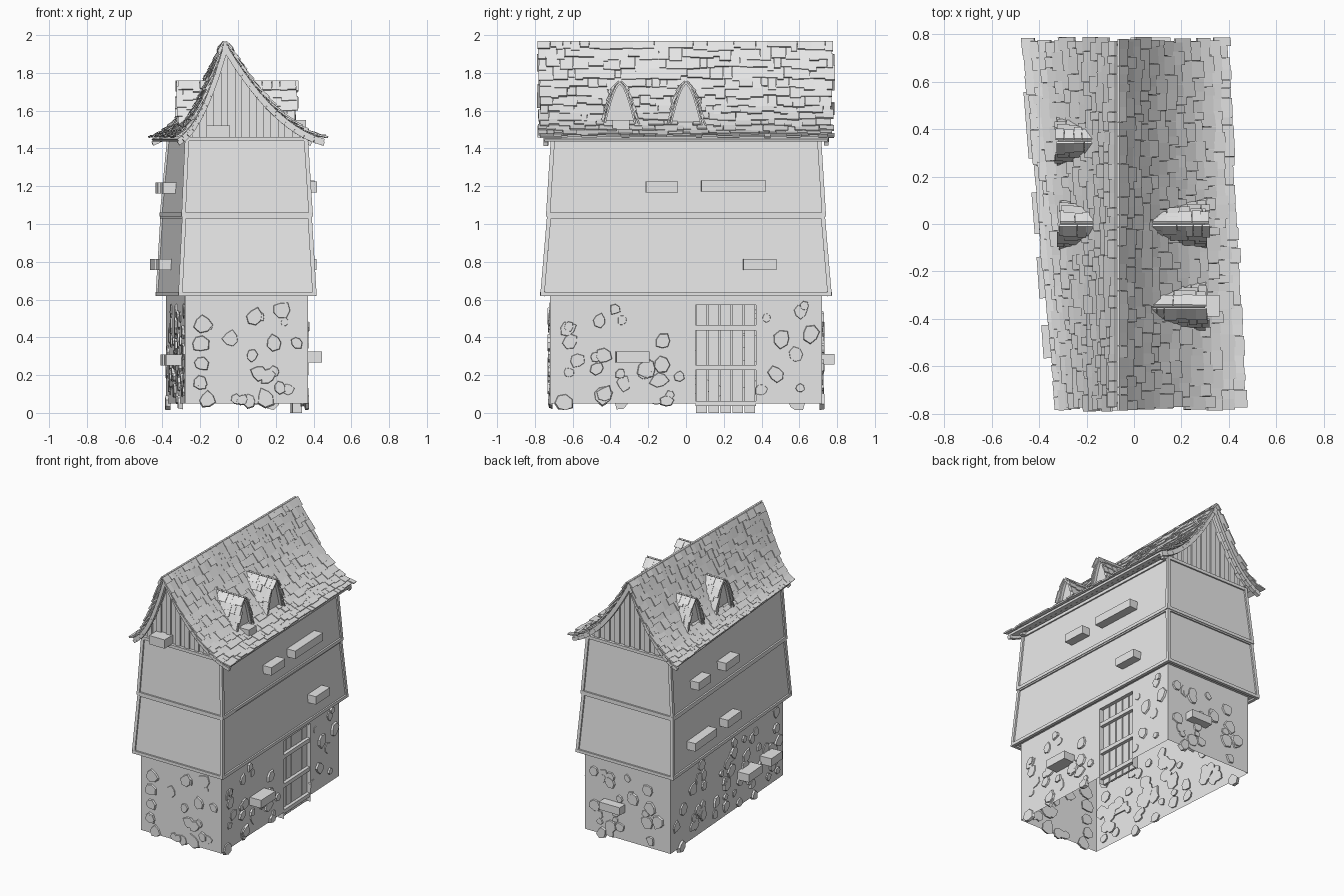
import bpy, bmesh, math, random
from mathutils import Vector as V

random.seed(4)
rnd = random.uniform
if "Cube" in bpy.data.objects:
    bpy.data.objects.remove(bpy.data.objects["Cube"])

GREY = (0.8, 0.8, 0.8, 1)
mat = bpy.data.materials.new("plain_grey")
mat.use_nodes = True
mat.diffuse_color = GREY
mat.node_tree.nodes["Principled BSDF"].inputs["Base Color"].default_value = GREY


def finish(name, bm, fix=True):
    if fix:
        bmesh.ops.recalc_face_normals(bm, faces=bm.faces[:])
    me = bpy.data.meshes.new(name)
    bm.to_mesh(me)
    bm.free()
    me.materials.append(mat)
    ob = bpy.data.objects.new(name, me)
    bpy.context.collection.objects.link(ob)
    return ob


def poly(bm, pts):
    bm.faces.new([bm.verts.new(p) for p in pts])


def prism(bm, a, b):
    """Closed solid between two matching outlines."""
    a = [bm.verts.new(p) for p in a]
    b = [bm.verts.new(p) for p in b]
    bm.faces.new(a)
    bm.faces.new(b[::-1])
    for i in range(len(a)):
        j = (i + 1) % len(a)
        bm.faces.new((a[j], a[i], b[i], b[j]))


def block(bm, c, ax, ay, az):
    """Box from a centre and three half-extent vectors."""
    ring = [c - ax - ay, c + ax - ay, c + ax + ay, c - ax + ay]
    prism(bm, [p - az for p in ring], [p + az for p in ring])


def beam(bm, p, q, w):
    d = (q - p).normalized()
    side = d.cross(V((0, 0, 1)) if abs(d.z) < 0.7 else V((0, 1, 0))).normalized()
    block(bm, (p + q) / 2, side * w, d.cross(side) * w, (q - p) / 2 + d * w)


# Storeys: (z, front right x, front left x, back right x, back left x, half depth)
STOREYS = {
    "stone_base": ((0.05, -0.28, 0.37, -0.38, 0.31, 0.72), (0.63, -0.28, 0.37, -0.38, 0.31, 0.72)),
    "middle_storey": ((0.63, -0.305, 0.405, -0.425, 0.34, 0.76), (1.04, -0.285, 0.38, -0.40, 0.315, 0.725)),
    "upper_storey": ((1.05, -0.288, 0.385, -0.403, 0.32, 0.73), (1.45, -0.27, 0.36, -0.365, 0.295, 0.705)),
}


def ring(r):
    z, fr, fl, br, bl, d = r
    return [V((fr, -d, z)), V((fl, -d, z)), V((bl, d, z)), V((br, d, z))]


def wall_x(side, y, z):
    lo, hi = next(s for s in STOREYS.values() if z <= s[1][0])
    k = (z - lo[0]) / (hi[0] - lo[0])
    r = [a + (b - a) * k for a, b in zip(lo, hi)]
    f, b = (r[2], r[4]) if side > 0 else (r[1], r[3])
    return f + (b - f) * (y + r[5]) / (2 * r[5])


# Stone base, with a doorway opening in its left wall
DOOR = (0.05, 0.37, 0.57)
bm = bmesh.new()
lo, hi = map(ring, STOREYS["stone_base"])
for i in (0, 2, 3):
    j = (i + 1) % 4
    poly(bm, (lo[i], lo[j], hi[j], hi[i]))


def left(y, z, inset=0):
    return V((wall_x(1, y, 0.3) - inset, y, z))


y0, y1, zt = DOOR
for a, b, c, d in ((-0.72, y0, 0.05, 0.63), (y1, 0.72, 0.05, 0.63), (y0, y1, zt, 0.63)):
    poly(bm, (left(a, c), left(b, c), left(b, d), left(a, d)))
for (a, c), (b, d) in (((y0, 0.0), (y0, zt)), ((y0, zt), (y1, zt)), ((y1, zt), (y1, 0.0))):
    poly(bm, (left(a, c), left(b, d), left(b, d, 0.05), left(a, c, 0.05)))
finish("stone_base", bm, False)

# Timber-framed storeys
for name in ("middle_storey", "upper_storey"):
    lo, hi = map(ring, STOREYS[name])
    bm, trim = bmesh.new(), bmesh.new()
    prism(bm, lo, hi)
    for i in range(4):
        j = (i + 1) % 4
        for p, q in ((lo[i], lo[j]), (hi[i], hi[j]), (lo[i], hi[i])):
            beam(trim, p, q, 0.011)
    finish(name, bm)
    finish(name + "_frame", trim)

# Irregular stones set in the base walls
bm = bmesh.new()
base = ring(STOREYS["stone_base"][0])
for i, count in enumerate((26, 50, 26, 56)):
    p, q = base[i], base[(i + 1) % 4]
    d = (q - p).normalized()
    n = d.cross(V((0, 0, 1)))
    for _ in range(count):
        r = rnd(0.025, 0.055)
        c = p.lerp(q, rnd(0.04, 0.96)) + V((0, 0, rnd(0.0, 0.52)))
        if i == 1 and y0 - r < c.y < y1 + r * 0.6:
            continue
        h, turn = rnd(0.004, 0.014), rnd(0, 6)
        outline = []
        for k in range(7):
            a = turn + k * math.tau / 7
            s = r * rnd(0.75, 1.2)
            outline.append((math.cos(a) * s, math.sin(a) * s))

        def lay(scale, off):
            pts = [c + d * u * scale + V((0, 0, v * scale)) + n * off for u, v in outline]
            for t in pts:
                t.z = max(t.z, 0.015)
            return pts
        prism(bm, lay(1, -0.012), lay(0.85, h))
finish("wall_stones", bm)

# Door: planks with three battens
bm = bmesh.new()
for k in range(5):
    y = y0 + (k + 0.5) * (y1 - y0) / 5
    block(bm, left(y, zt / 2, 0.035), V((0.008, 0, 0)), V((0, 0.028, 0)), V((0, 0, zt / 2)))
finish("door_planks", bm)
bm = bmesh.new()
for z in (0.05, 0.24, 0.45):
    beam(bm, left(y0 + 0.015, z, 0.017), left(y1 - 0.015, z, 0.017), 0.014)
finish("door_battens", bm)

# Projecting boxes: (side, y, width, z)
bm = bmesh.new()
for s, y, w, z in ((1, -0.13, 0.17, 1.195), (1, 0.25, 0.34, 1.2), (1, 0.39, 0.175, 0.785),
                   (1, -0.285, 0.175, 0.295), (-1, 0.4, 0.155, 1.19), (-1, 0.04, 0.175, 1.19),
                   (-1, 0.42, 0.28, 0.785), (-1, 0.05, 0.175, 0.785),
                   (-1, -0.22, 0.175, 0.28), (-1, -0.49, 0.14, 0.28)):
    out = 0.09 if z < 0.5 else 0.065
    a, b = (V((wall_x(s, t, z), t, z)) for t in (y - w / 2, y + w / 2))
    n = V((b.y - a.y, a.x - b.x, 0)).normalized() * s
    block(bm, (a + b) / 2 + n * (out - 0.05), (b - a) / 2, n * 0.05, V((0, 0, 0.029)))
for c, size in (((0.07, 0.74, 0.285), (0.084, 0.045, 0.028)), ((-0.105, -0.735, 1.49), (0.062, 0.05, 0.032)),
                ((0.325, -0.345, 1.525), (0.035, 0.045, 0.025))):
    block(bm, V(c), V((size[0], 0, 0)), V((0, size[1], 0)), V((0, 0, size[2])))
finish("projecting_boxes", bm)

# Roof surface: s runs from ridge to eave, y along the ridge
RIDGE, DEPTH = -0.07, 0.77


def sweep(f):
    return 1.45 + 0.515 * (0.25 * (1 - f) + 0.75 * (1 - f) ** 2)


def eave(side, y):
    k = (y + DEPTH) / (2 * DEPTH)
    return 0.46 - 0.07 * k if side > 0 else -0.32 - 0.14 * k


def roof(side):
    def at(s, y):
        f = s ** 1.2
        return V((RIDGE + (eave(side, y) - RIDGE) * f, y, sweep(f)))
    return at


def dormer(side, cy, half):
    def at(s, x):
        return V((x * side, cy + half * 0.088 * s ** 0.6, 1.755 - 0.235 * s))
    return at


def sheet(bm, at, u0, u1, up, thick, steps=12):
    """Solid skin that follows a surface."""
    for k in range(steps):
        a, b = k / steps, (k + 1) / steps
        top = [at(a, u0), at(a, u1), at(b, u1), at(b, u0)]
        n = (top[3] - top[0]).cross(top[1] - top[0]).normalized()
        n *= 1 if n.dot(up) > 0 else -1
        prism(bm, top, [p - n * thick for p in top])


def shingles(bm, at, u0, u1, rows, wide, up, lift):
    """Overlapping uneven slabs laid in courses over a surface."""
    for row in range(rows):
        u = u0 - rnd(0, 0.02)
        while u < u1 - 0.01:
            w = min(rnd(*wide), u1 + rnd(0, 0.02) - u)
            a = max(0.002, (row - 0.3 + rnd(-0.2, 0.2)) / rows)
            b = min(1.0 + rnd(0, 0.02), (row + 1.05 + rnd(-0.15, 0.35)) / rows)
            pts = [at(a, u), at(a, u + w), at(b, u + w), at(b, u)]
            n = (pts[3] - pts[0]).cross(pts[1] - pts[0]).normalized()
            n *= 1 if n.dot(up) > 0 else -1
            h = rnd(0.4, 1.0) * lift
            low = [p + n * (0.001 if k < 2 else h) for k, p in enumerate(pts)]
            prism(bm, low, [p + n * lift * 0.6 for p in low])
            u += w + 0.001


skin, slabs, rakes = bmesh.new(), bmesh.new(), bmesh.new()
for side in (1, -1):
    at, up = roof(side), V((side * 0.3, 0, 1))
    sheet(skin, at, -0.75, 0.75, up, 0.015)
    shingles(slabs, at, -DEPTH, DEPTH, 13, (0.03, 0.085), up, 0.016)
    for end in (-1, 1):
        sheet(rakes, lambda s, y: at(s, y) - V((0, 0, 0.015)), end * 0.73, end * 0.755, up, 0.022)
finish("roof_skin", skin)
finish("roof_shingles", slabs)
finish("gable_rake_boards", rakes)

# Plank gables under the roof
bm = bmesh.new()
for end in (-1, 1):
    x0, x1 = (-0.28, 0.4) if end < 0 else (-0.4, 0.33)
    count = 18
    y = end * 0.69


    def height(x):
        f = (x - RIDGE) / (eave(1 if x > RIDGE else -1, y) - RIDGE)
        return max(1.442, sweep(f) - 0.012)
    for k in range(count):
        a, b = (x0 + (x1 - x0) * t / count for t in (k, k + 1))
        front = y + end * (0.012 if k % 2 else 0.0)
        shape = [(a, 1.44), (b, 1.44), (b, height(b)), ((a + b) / 2, height((a + b) / 2)), (a, height(a))]
        prism(bm, [V((x, front, z)) for x, z in shape], [V((x, y - end * 0.02, z)) for x, z in shape])
finish("gable_planks", bm)

# Pointed dormers: shingled arch and flat front
skin, slabs, fronts = bmesh.new(), bmesh.new(), bmesh.new()
for side, cy, back, tip in ((1, -0.35, 0.08, 0.3), (1, 0, 0.08, 0.3), (-1, 0, 0.13, 0.31), (-1, 0.35, 0.14, 0.32)):
    for half in (1, -1):
        at, up = dormer(side, cy, half), V((0, half, 0.6))
        sheet(skin, at, back, tip, up, 0.01, 8)
        shingles(slabs, at, back, tip, 5, (0.03, 0.06), up, 0.014)
    arch = [dormer(side, cy, 1)(k / 8, tip - 0.02) for k in range(9)]
    arch += [dormer(side, cy, -1)(k / 8, tip - 0.02) for k in range(8, 0, -1)]
    prism(fronts, arch, [p - V((side * 0.02, 0, 0)) for p in arch])
finish("dormer_skin", skin)
finish("dormer_shingles", slabs)
finish("dormer_fronts", fronts)
